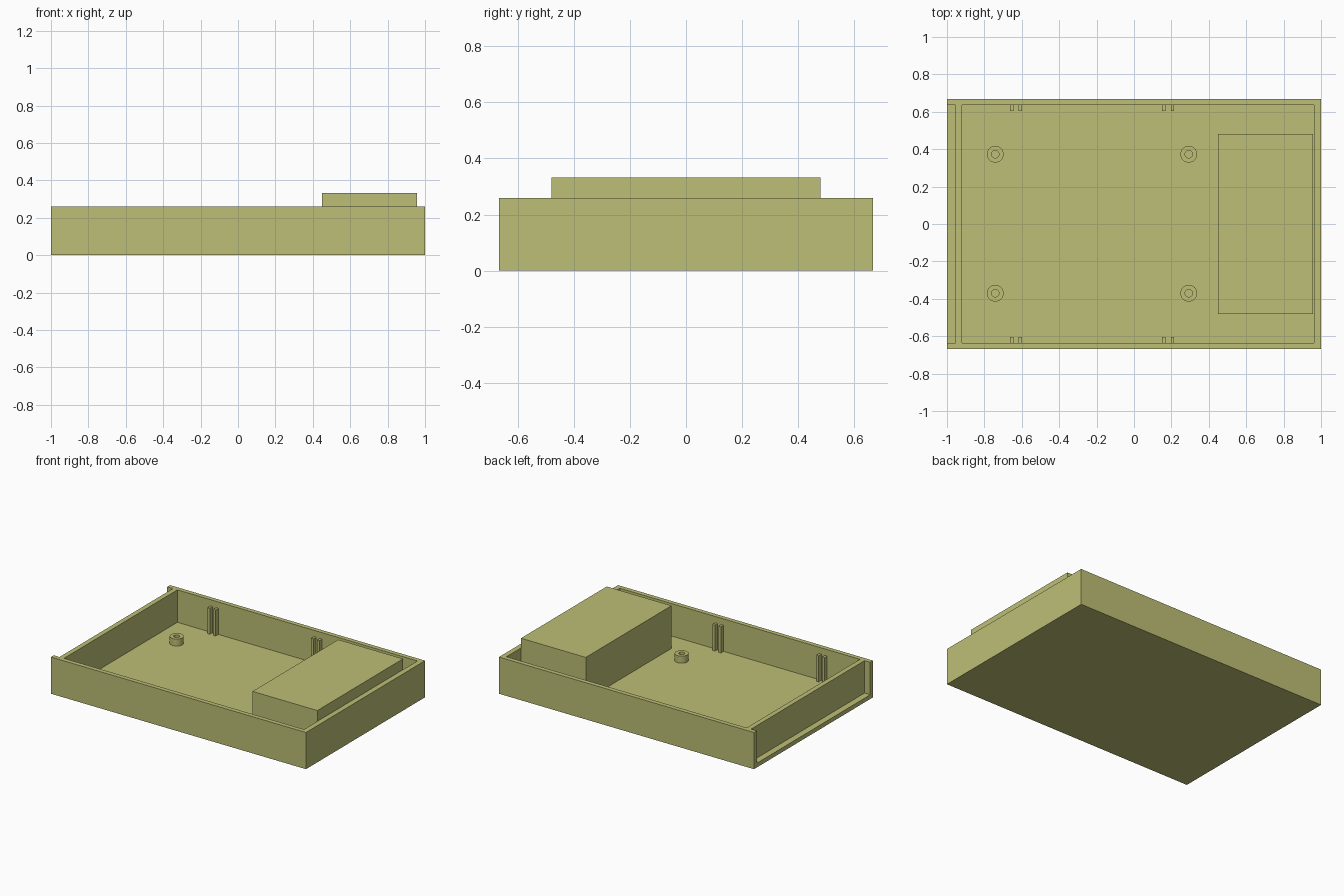
import bpy, bmesh, math
from mathutils import Matrix, Vector

cube = bpy.data.objects.get("Cube")
if cube:
    bpy.data.objects.remove(cube, do_unlink=True)

OLIVE = (0.51, 0.52, 0.18, 1.0)
mat = bpy.data.materials.new("olive_plastic")
mat.use_nodes = True
mat.diffuse_color = OLIVE
mat.node_tree.nodes["Principled BSDF"].inputs["Base Color"].default_value = OLIVE

FLOOR = 0.03          # floor thickness
RIM = 0.26            # height of the walls
HALF_Y = 0.667        # outer half width
IN_Y = 0.635          # inner half width


def add_object(name, bm):
    bmesh.ops.recalc_face_normals(bm, faces=bm.faces[:])
    mesh = bpy.data.meshes.new(name)
    bm.to_mesh(mesh)
    bm.free()
    mesh.materials.append(mat)
    obj = bpy.data.objects.new(name, mesh)
    bpy.context.scene.collection.objects.link(obj)
    return obj


def box(name, lo, hi):
    lo, hi = Vector(lo), Vector(hi)
    bm = bmesh.new()
    bmesh.ops.create_cube(bm, size=1.0, matrix=Matrix.Translation((lo + hi) / 2)
                          @ Matrix.Diagonal((*(hi - lo), 1.0)))
    return add_object(name, bm)


def cut(target, cutter):
    mod = target.modifiers.new("cut", 'BOOLEAN')
    mod.operation, mod.solver, mod.object = 'DIFFERENCE', 'EXACT', cutter
    bpy.context.view_layer.objects.active = target
    bpy.ops.object.modifier_apply(modifier=mod.name)
    bpy.data.objects.remove(cutter, do_unlink=True)


# Tray: solid block with the cavity and the recess of the -x end cut away
tray = box("tray", (-1, -HALF_Y, 0), (1, HALF_Y, RIM))
cut(tray, box("cavity_cutter", (-0.92, -IN_Y, FLOOR), (0.963, IN_Y, 0.5)))
cut(tray, box("recess_cutter", (-1.1, -IN_Y, FLOOR), (-0.955, IN_Y, 0.5)))

# Raised block at the +x end, standing on the floor
box("raised_block", (0.45, -0.48, FLOOR), (0.958, 0.48, 0.333))


# Hollow screw posts, lathed from a rectangular wall section
def screw_post(name, x, y, outer=0.045, inner=0.02, top=0.08):
    bm = bmesh.new()
    section = [(inner, FLOOR), (outer, FLOOR), (outer, top), (inner, top)]
    verts = [bm.verts.new((r, 0, z)) for r, z in section]
    edges = [bm.edges.new((verts[i], verts[(i + 1) % 4])) for i in range(4)]
    bmesh.ops.spin(bm, geom=verts + edges, cent=(0, 0, 0), axis=(0, 0, 1),
                   angle=math.tau, steps=32, use_merge=True)
    bmesh.ops.remove_doubles(bm, verts=bm.verts[:], dist=1e-5)
    bmesh.ops.translate(bm, verts=bm.verts[:], vec=(x, y, 0))
    post = add_object(name, bm)
    bpy.ops.object.select_all(action='DESELECT')
    post.select_set(True)
    bpy.context.view_layer.objects.active = post
    bpy.ops.object.shade_smooth_by_angle(angle=math.radians(30))


for x, end in ((-0.742, "right"), (0.293, "left")):
    for y, side in ((-0.37, "front"), (0.373, "back")):
        screw_post(f"screw_post_{side}_{end}", x, y)

# Pairs of board guide ribs on both long walls
for i, x in enumerate((-0.654, -0.608, 0.159, 0.206)):
    for s, side in ((-1, "front"), (1, "back")):
        y0, y1 = sorted((s * 0.605, s * (IN_Y + 0.005)))
        box(f"guide_rib_{side}_{i + 1}", (x - 0.009, y0, FLOOR), (x + 0.009, y1, 0.215))
